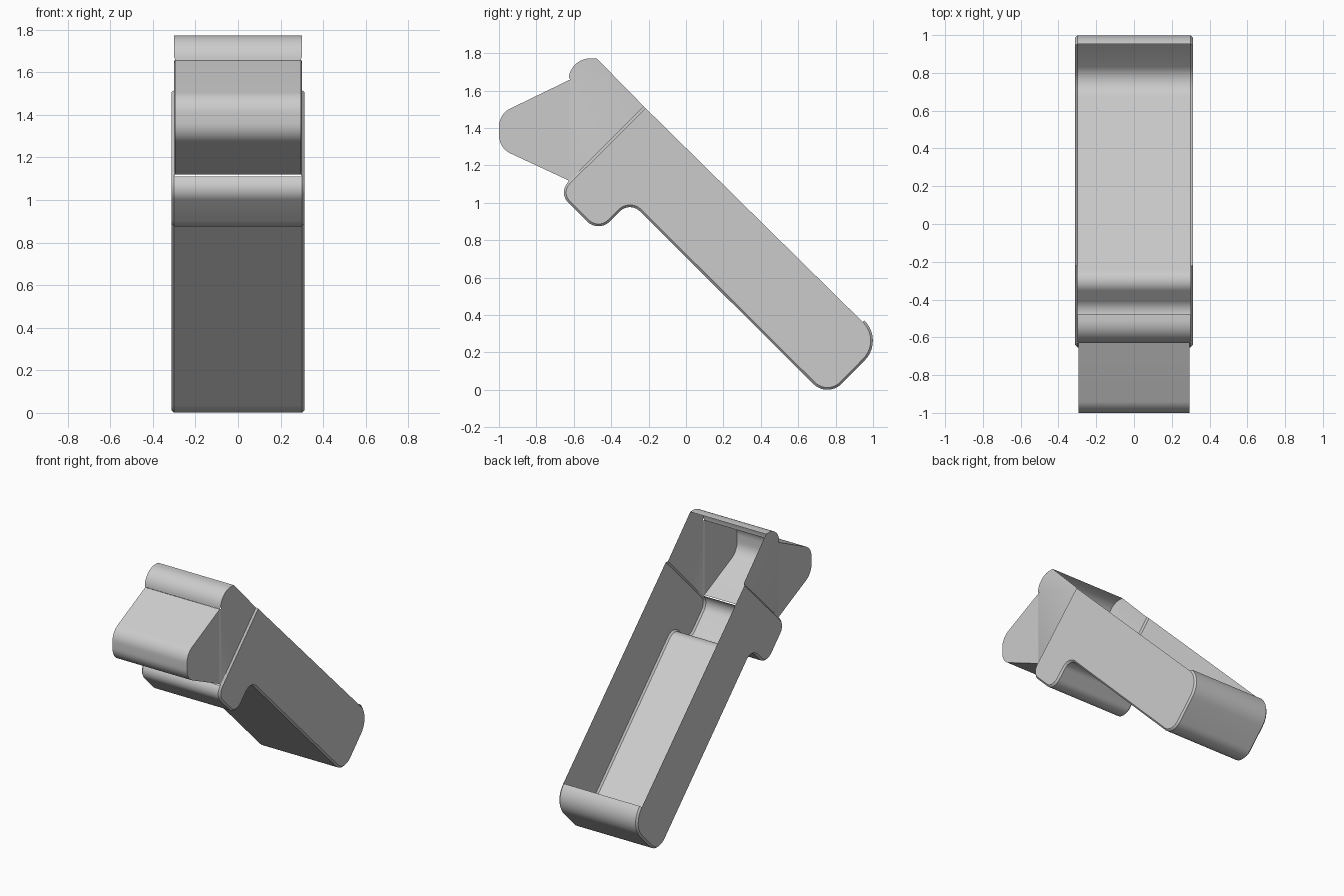
import bpy, bmesh, math
from mathutils import Vector

if "Cube" in bpy.data.objects:
    bpy.data.objects.remove(bpy.data.objects["Cube"])


def rounded(corners, steps=10):
    """Closed (y, z, radius) polygon -> list of points with rounded corners."""
    out = []
    n = len(corners)
    for i, (y, z, r) in enumerate(corners):
        p = Vector((y, z))
        if r == 0:
            out.append(p)
            continue
        a = (Vector(corners[i - 1][:2]) - p).normalized()
        b = (Vector(corners[(i + 1) % n][:2]) - p).normalized()
        half = a.angle(b) / 2
        centre = p + (a + b).normalized() * (r / math.sin(half))
        start = p + a * (r / math.tan(half)) - centre
        end = p + b * (r / math.tan(half)) - centre
        sweep = start.angle_signed(end)
        for k in range(steps + 1):
            t = -sweep * k / steps
            out.append(centre + Vector((start.x * math.cos(t) - start.y * math.sin(t),
                                        start.x * math.sin(t) + start.y * math.cos(t))))
    return out


def shell(name, pts, skin, side_w, edge_w=None, bevel=0.0, bevel_range=None):
    """Two flat sides joined by a skin over part of the outline, optionally bevelled."""
    bm = bmesh.new()
    b0, b1 = bevel_range or (0, -1)

    def inset(i):
        normal = Vector((0, 0))
        for j in (i - 1, i):
            if b0 <= j < b1:
                d = (pts[j + 1] - pts[j]).normalized()
                normal += Vector((-d.y, d.x))
        return pts[i] + normal.normalized() * bevel

    edges = []
    for s in (-1, 1):
        edge, side = [], []
        for i, p in enumerate(pts):
            in_bevel = b0 <= i <= b1
            v = bm.verts.new((s * (edge_w if in_bevel else side_w), p.x, p.y))
            edge.append(v)
            if in_bevel:
                q = inset(i)
                v = bm.verts.new((s * side_w, q.x, q.y))
            side.append(v)
        bm.faces.new(side if s > 0 else side[::-1])
        for i in range(b0, b1):
            quad = [edge[i], edge[i + 1], side[i + 1], side[i]]
            bm.faces.new(quad if s > 0 else quad[::-1])
        edges.append(edge)
    left, right = edges
    for i in range(skin[0], skin[1]):
        bm.faces.new((left[i], left[i + 1], right[i + 1], right[i]))
    mesh = bpy.data.meshes.new(name)
    bm.to_mesh(mesh)
    bm.free()
    obj = bpy.data.objects.new(name, mesh)
    bpy.context.collection.objects.link(obj)
    bpy.ops.object.select_all(action='DESELECT')
    obj.select_set(True)
    bpy.context.view_layer.objects.active = obj
    bpy.ops.object.shade_smooth_by_angle(angle=math.radians(30))


# Long open tray with its lip; the slanted upper side stays open
tray = rounded([(-0.225, 1.515, 0), (-0.685, 1.056, 0.077), (-0.468, 0.84, 0.085),
                (-0.30, 1.008, 0.075), (0.757, -0.044, 0.107), (1.062, 0.266, 0.15)])
shell("tray", tray, (1, len(tray) - 1), 0.312, 0.30, 0.012, (0, len(tray) - 1))

# Head above the seam, open towards the tray, the slant and the nose
head = rounded([(-0.477, 1.772, 0), (-0.628, 1.775, 0.117),
                (-0.628, 1.115, 0), (-0.225, 1.515, 0)])
shell("head", head, (0, 11), 0.30, 0.295, 0.01, (11, 12))

# Hollow wedge nose on the front of the head
nose = rounded([(-0.628, 1.655, 0), (-1.0, 1.475, 0.107),
                (-1.0, 1.293, 0.107), (-0.628, 1.12, 0)])
shell("nose", nose, (0, len(nose) - 1), 0.295)
